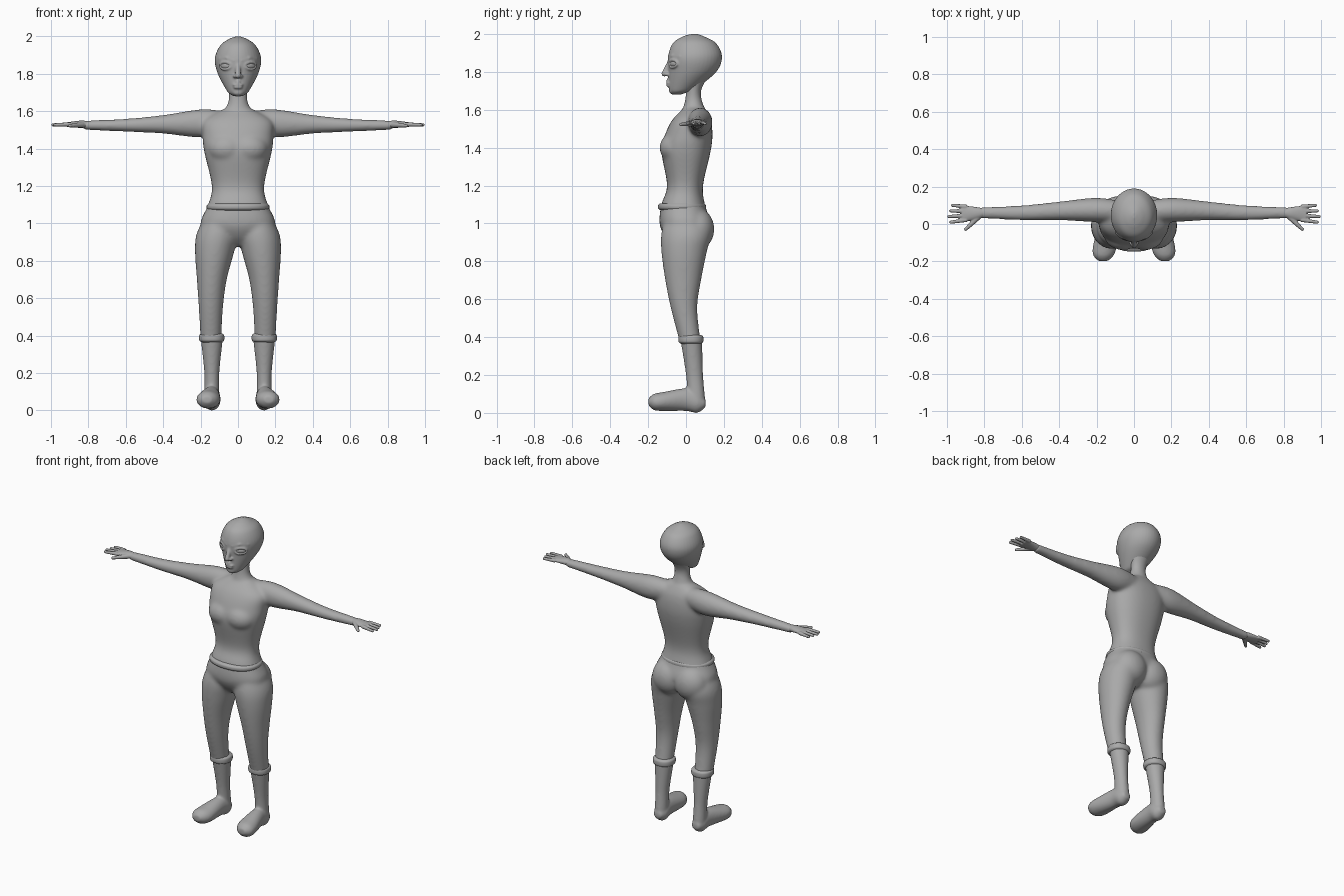
import bpy, bmesh, math
from mathutils import Matrix, Vector

cube = bpy.data.objects.get("Cube")
if cube:
    bpy.data.objects.remove(cube, do_unlink=True)

grey = bpy.data.materials.new("plain grey")
grey.use_nodes = True
shade = 0.4
grey.diffuse_color = (shade, shade, shade, 1)
grey.node_tree.nodes["Principled BSDF"].inputs["Base Color"].default_value = grey.diffuse_color


def curve_rows(rows, steps):
    """Smoothly interpolate the section rows."""
    rows = [Vector(row) for row in rows]
    padded = [rows[0]] + rows + [rows[-1]]
    result = []
    for before, start, end, after in zip(padded, padded[1:], padded[2:], padded[3:]):
        leaving, arriving = (end - before) / 2, (after - start) / 2
        for k in range(steps):
            t = k / steps
            ease = t * t * (3 - 2 * t)
            result.append(start.lerp(end, ease) + leaving * (t * (1 - t) ** 2)
                          - arriving * (t * t * (1 - t)))
    return result + [rows[-1]]


def loft(bm, axis, rows, power=2.0, sides=40, steps=7):
    """Rows are (position, low, high, low, high) on the axis and the two others."""
    rings = []
    for position, low_u, high_u, low_v, high_v in curve_rows(rows, steps):
        ring = []
        for i in range(sides):
            angle = math.tau * i / sides
            u, v = [math.copysign(abs(w) ** (2 / power), w)
                    for w in (math.cos(angle), math.sin(angle))]
            point = [(low_u + high_u + u * (high_u - low_u)) / 2,
                     (low_v + high_v + v * (high_v - low_v)) / 2]
            point.insert("XYZ".index(axis), position)
            ring.append(bm.verts.new(point))
        rings.append(ring)
    faces = [bm.faces.new(rings[0]), bm.faces.new(rings[-1])]
    for lower, upper in zip(rings, rings[1:]):
        for i in range(sides):
            j = (i + 1) % sides
            faces.append(bm.faces.new((lower[i], lower[j], upper[j], upper[i])))
    bmesh.ops.recalc_face_normals(bm, faces=faces)


def centred(rows):
    """Rows of (height, half width, front, back) for parts centred on x."""
    return [(z, -width, width, front, back) for z, width, front, back in rows]


def band(bm, bottom, top, left, right, front, back):
    """A flat ring of cloth with rounded rims."""
    rim = 0.01
    heights = ((bottom, rim), (bottom + rim, 0), (top - rim, 0), (top, rim))
    loft(bm, "Z", [(z, left + inset, right - inset, front + inset, back - inset)
                   for z, inset in heights], power=2.2)


def ball(bm, centre, radii, turn=0):
    matrix = (Matrix.Translation(centre) @ Matrix.Rotation(turn, 4, "Z")
              @ Matrix.Diagonal((*radii, 1)))
    bmesh.ops.create_uvsphere(bm, u_segments=24, v_segments=16, radius=1, matrix=matrix)


def capsule(bm, start, end, start_radius, end_radius):
    start, end = Vector(start), Vector(end)
    span = end - start
    matrix = (Matrix.Translation((start + end) / 2)
              @ span.to_track_quat("Z", "Y").to_matrix().to_4x4())
    bmesh.ops.create_cone(bm, cap_ends=True, segments=16, radius1=start_radius,
                          radius2=end_radius, depth=span.length, matrix=matrix)
    ball(bm, start, [start_radius] * 3)
    ball(bm, end, [end_radius] * 3)


def mirror(bm):
    """Copy everything built so far to the other side."""
    copies = bmesh.ops.duplicate(bm, geom=bm.verts[:] + bm.edges[:] + bm.faces[:])["geom"]
    for item in copies:
        if isinstance(item, bmesh.types.BMVert):
            item.co.x *= -1
    bmesh.ops.reverse_faces(bm, faces=[f for f in copies if isinstance(f, bmesh.types.BMFace)])


def finish(bm, name, voxel=0, smooth=0):
    mesh = bpy.data.meshes.new(name)
    bm.to_mesh(mesh)
    bm.free()
    mesh.materials.append(grey)
    mesh.shade_smooth()
    part = bpy.data.objects.new(name, mesh)
    bpy.context.collection.objects.link(part)
    if voxel:
        fuse = part.modifiers.new("fuse", "REMESH")
        fuse.mode, fuse.voxel_size, fuse.use_smooth_shade = "VOXEL", voxel, True
        soften = part.modifiers.new("soften", "SMOOTH")
        soften.factor, soften.iterations = 0.5, smooth


# Body: legs, arms, buttocks and bust in pairs, then trunk and neck
bm = bmesh.new()
loft(bm, "Z", [(1.06, .04, .16, -.1, .09), (.95, 0, .22, -.13, .13), (.85, .02, .23, -.13, .11),
               (.7, .06, .22, -.11, .08), (.55, .08, .21, -.08, .06), (.36, .09, .2, -.03, .08)])
loft(bm, "X", [(.06, .01, .12, 1.49, 1.6), (.2, .01, .14, 1.46, 1.61), (.4, .02, .12, 1.48, 1.58),
               (.6, .02, .1, 1.49, 1.56), (.83, .03, .09, 1.5, 1.55)])
ball(bm, (.08, .06, .97), (.11, .09, .11))
ball(bm, (.06, -.06, 1.4), (.1, .08, .08))
mirror(bm)
loft(bm, "Z", centred([(.88, .06, -.06, .05), (.93, .14, -.11, .1), (1, .2, -.14, .13),
                       (1.1, .16, -.13, .1), (1.2, .14, -.1, .09), (1.38, .18, -.13, .13),
                       (1.47, .19, -.11, .14), (1.55, .18, -.07, .13), (1.61, .08, -.01, .1)]),
     power=2.3)
loft(bm, "Z", centred([(1.54, .13, -.04, .12), (1.63, .06, -.01, .09),
                       (1.7, .05, 0, .08), (1.78, .07, 0, .12)]))
finish(bm, "body", voxel=.008, smooth=24)

# Head: eyelids, brows and nostrils in pairs, then skull, nose, lips and chin
bm = bmesh.new()
turn = math.radians(34)
eye = Vector((.064, -.063, 1.843))
lid = []
for k in range(17):
    angle = math.tau * k / 16
    rise = math.sin(angle)
    offset = Vector((.037 * math.cos(angle), -.004 - .008 * abs(rise), .02 * rise))
    lid.append(eye + Matrix.Rotation(turn, 3, "Z") @ offset)
brow = [(.02, -.086, 1.87), (.06, -.07, 1.885), (.095, -.03, 1.88)]
for path, radius in ((lid, .005), (brow, .01)):
    for start, end in zip(path, path[1:]):
        capsule(bm, start, end, radius, radius)
ball(bm, (.015, -.1, 1.787), (.012, .015, .01))
mirror(bm)
loft(bm, "Z", centred([(1.68, .02, -.07, -.03), (1.69, .04, -.08, 0), (1.71, .06, -.09, .05),
                       (1.8, .108, -.093, .16), (1.88, .124, -.095, .19), (1.95, .096, -.07, .16),
                       (1.985, .05, -.02, .1), (2, .01, .03, .06)]))
capsule(bm, (0, -.08, 1.86), (0, -.115, 1.79), .013, .015)
ball(bm, (0, -.09, 1.75), (.014, .014, .02))
for height, width in ((1.741, .029), (1.727, .025)):
    ball(bm, (0, -.09, height), (width, .015, .008))
ball(bm, (0, -.07, 1.7), (.03, .02, .018))
finish(bm, "head", voxel=.005, smooth=6)

# Eyeballs
bm = bmesh.new()
ball(bm, eye, (.034, .015, .019), turn)
mirror(bm)
finish(bm, "eyes")

# Hands: palm, four fingers and a two-part thumb
bm = bmesh.new()
loft(bm, "X", [(.79, .04, .08, 1.505, 1.545), (.84, .025, .09, 1.51, 1.55),
               (.92, .01, .1, 1.517, 1.54)])
for i in range(4):
    reach = .99 - .01 * abs(i - 2)
    capsule(bm, (.9, .093 - .024 * i, 1.53), (reach, .1 - .03 * i, 1.527), .0115, .0085)
knuckle = (.87, 0, 1.525)
capsule(bm, (.835, .036, 1.527), knuckle, .016, .012)
capsule(bm, knuckle, (.9, -.028, 1.522), .012, .009)
mirror(bm)
finish(bm, "hands", voxel=.004, smooth=3)

# Belt around the hem
bm = bmesh.new()
band(bm, 1.07, 1.106, -.167, .167, -.147, .105)
finish(bm, "belt")

# Boots: shaft and foot
bm = bmesh.new()
loft(bm, "Z", [(.39, .08, .2, -.03, .085), (.2, .1, .18, 0, .09),
               (.06, .1, .18, .01, .1), (.01, .115, .165, .03, .08)])
loft(bm, "Y", [(.104, .115, .165, .03, .07), (.06, .094, .184, 0, .11), (0, .096, .19, .01, .13),
               (-.12, .094, .22, .01, .11), (-.17, .11, .217, .015, .1),
               (-.198, .14, .19, .04, .077)])
mirror(bm)
finish(bm, "boots", voxel=.007, smooth=9)

# Boot cuffs
bm = bmesh.new()
band(bm, .366, .411, .074, .207, -.039, .091)
mirror(bm)
finish(bm, "boot_cuffs")
